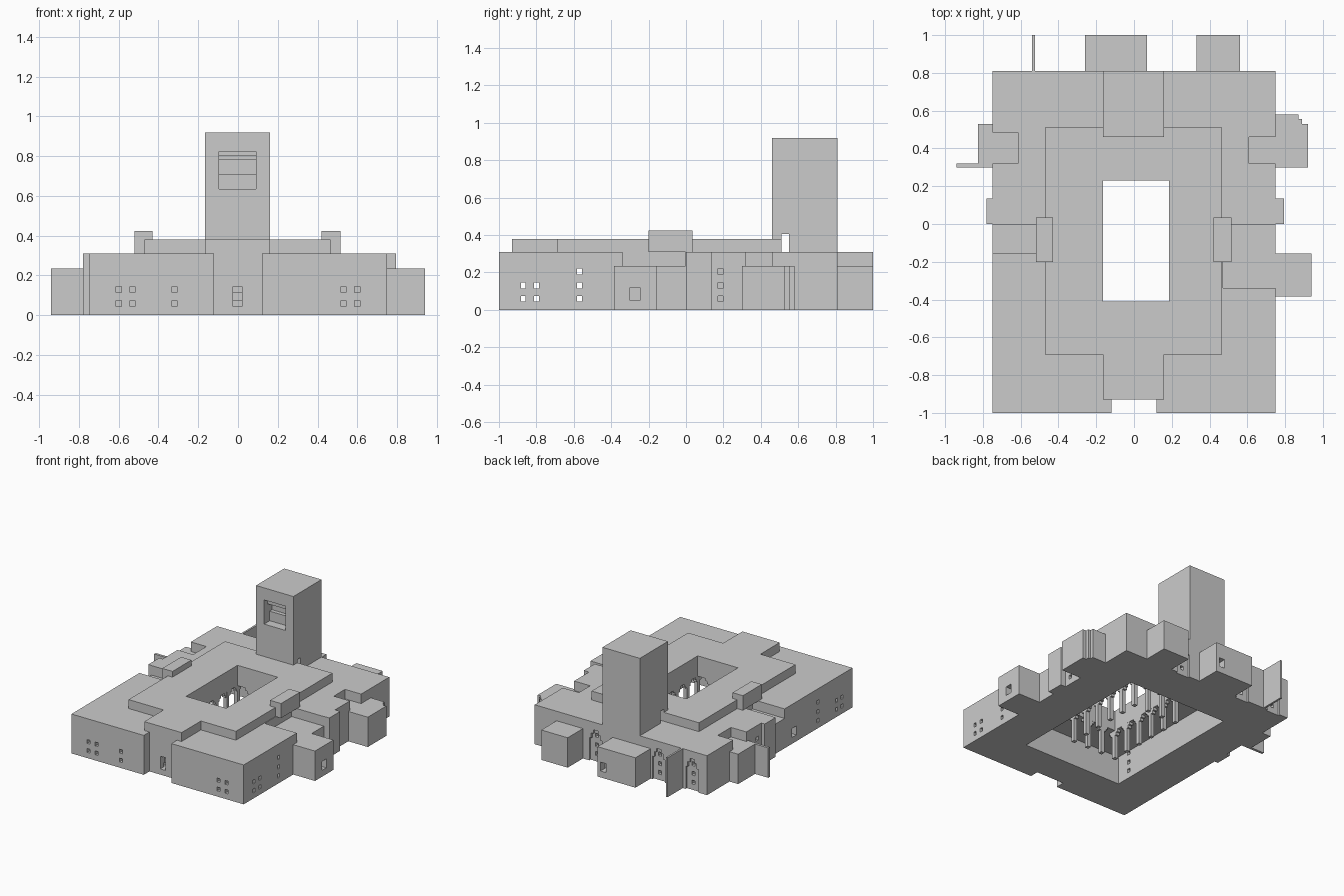
import bpy, bmesh

if "Cube" in bpy.data.objects:
    bpy.data.objects.remove(bpy.data.objects["Cube"])


def make(name, boxes):
    """One mesh object from boxes given as (x0, x1, y0, y1, z0, z1)."""
    bm = bmesh.new()
    for x0, x1, y0, y1, z0, z1 in boxes:
        vs = bmesh.ops.create_cube(bm, size=1)["verts"]
        for v in vs:
            v.co = (x0 + (v.co.x + .5) * (x1 - x0),
                    y0 + (v.co.y + .5) * (y1 - y0),
                    z0 + (v.co.z + .5) * (z1 - z0))
    me = bpy.data.meshes.new(name)
    bm.to_mesh(me)
    bm.free()
    ob = bpy.data.objects.new(name, me)
    bpy.context.collection.objects.link(ob)
    return ob


def cut(ob, boxes):
    """Subtract boxes from an object and apply the result."""
    for box in boxes:
        cutter = make("cutter", [box])
        mod = ob.modifiers.new("cut", "BOOLEAN")
        mod.operation, mod.solver, mod.object = "DIFFERENCE", "EXACT", cutter
        dg = bpy.context.evaluated_depsgraph_get()
        me = bpy.data.meshes.new_from_object(ob.evaluated_get(dg))
        ob.modifiers.clear()
        ob.data = me
        bpy.data.objects.remove(cutter)


COURT = (-.165, .185, -.41, .23)
W, H = .013, .015  # small window half sizes

# Main body: entrance notch, hall open below, courtyard shaft, lowered roofs
body = make("main_body", [(-.75, .75, -1, .81, 0, .31)])
cuts = [(-.12, .12, -1.1, -.93, -.1, .5),
        (-.43, .43, -.685, .48, -.1, .22),
        (*COURT, .1, .5),
        (.47, .9, -.34, -.003, .235, .5),
        (-.9, -.47, -.155, -.003, .235, .5),
        (.61, .9, .32, .46, .235, .5),
        (-.9, -.615, .32, .485, .235, .5),
        (-.025, .02, -.95, -.88, .045, .145),
        (-.8, -.70, -.30, -.245, .05, .12)]
# Front windows
for x in (-.6, -.53, -.32, .53, .6):
    for z in (.06, .13):
        cuts.append((x - W, x + W, -1.05, -.93, z - H, z + H))
# Side windows that line up on both sides
for y, zs in ((-.87, (.06, .13)), (-.8, (.06, .13)), (-.57, (.06, .13, .205))):
    for z in zs:
        cuts.append((-.8, .8, y - W, y + W, z - H, z + H))
# Shallow side windows near the back
for s in (-1, 1):
    for z in (.06, .13, .205):
        x0, x1 = sorted((s * .70, s * .8))
        cuts.append((x0, x1, .185 - W, .185 + W, z - H, z + H))
# Back windows in stepped recesses
for x in (-.62, -.33, .22):
    for w, z0, z1 in ((.055, -.1, .18), (.038, .15, .22), (.02, .2, .25)):
        cuts.append((x - w, x + w, .795, .9, z0, z1))
    for z in (.06, .13, .205):
        cuts.append((x - W, x + W, .75, .9, z - H, z + H))
cut(body, cuts)

# Raised roof around the courtyard
roof = make("raised_roof", [(-.47, .465, -.69, .51, .31, .38)])
cut(roof, [(*COURT, .2, .5)])
make("entrance_roof", [(-.165, .16, -.93, -.69, .31, .38)])
make("roof_blocks", [(-.52, -.43, -.2, .035, .31, .425),
                     (.42, .515, -.2, .035, .31, .425)])

# Tower with a low passage and a deep front window
tower = make("tower", [(-.165, .16, .46, .81, .31, .92)])
cut(tower, [(-.3, .3, .51, .55, .30, .405),
            (-.095, .09, .4, .56, .635, .825)])
make("tower_window_ledges", [(-.095, .09, .53, .56, .635, .71),
                             (-.095, .09, .50, .56, .78, .805)])

# Side annexes
east = make("east_annex", [(.75, .94, -.385, -.155, 0, .235)])
cut(east, [(.89, 1, -.30, -.245, .05, .12)])
make("east_buttress", [(.75, .795, 0, .135, 0, .31)])
make("west_buttress", [(-.78, -.75, 0, .135, 0, .31)])
make("east_stepped_annex", [(.75, .92, .30, .53, 0, .235),
                            (.75, .89, .53, .555, 0, .235),
                            (.75, .87, .555, .58, 0, .235)])
make("west_annex", [(-.825, -.75, .30, .53, 0, .235)])
make("west_fin", [(-.94, -.825, .30, .32, 0, .235)])

# Back annexes
back = make("back_annex", [(-.26, .07, .81, 1, 0, .235)])
cut(back, [(-.005, .045, .94, 1.1, .05, .12)])
make("back_corner_annex", [(.33, .56, .81, 1, 0, .235)])
make("back_fin", [(-.54, -.525, .81, 1, 0, .31)])

# Cloister columns around the courtyard with stepped brackets on top
x0, x1, y0, y1 = COURT
xs = [x0 - .015 + i * (x1 - x0 + .03) / 3 for i in range(4)]
ys = [y0 - .015 + i * (y1 - y0 + .03) / 5 for i in range(6)]
spots = [(x, y, 1) for x in (xs[0], xs[-1]) for y in ys]
spots += [(x, y, 0) for y in (ys[0], ys[-1]) for x in xs[1:3]]
columns, brackets = [], []
for x, y, along_y in spots:
    columns.append((x - .015, x + .015, y - .015, y + .015, 0, .22))
    for reach, z in ((.045, .20), (.03, .18)):
        a, b = (.0148, reach) if along_y else (reach, .0148)
        brackets.append((x - a, x + a, y - b, y + b, z, .22))
make("cloister_columns", columns)
make("column_brackets", brackets)
